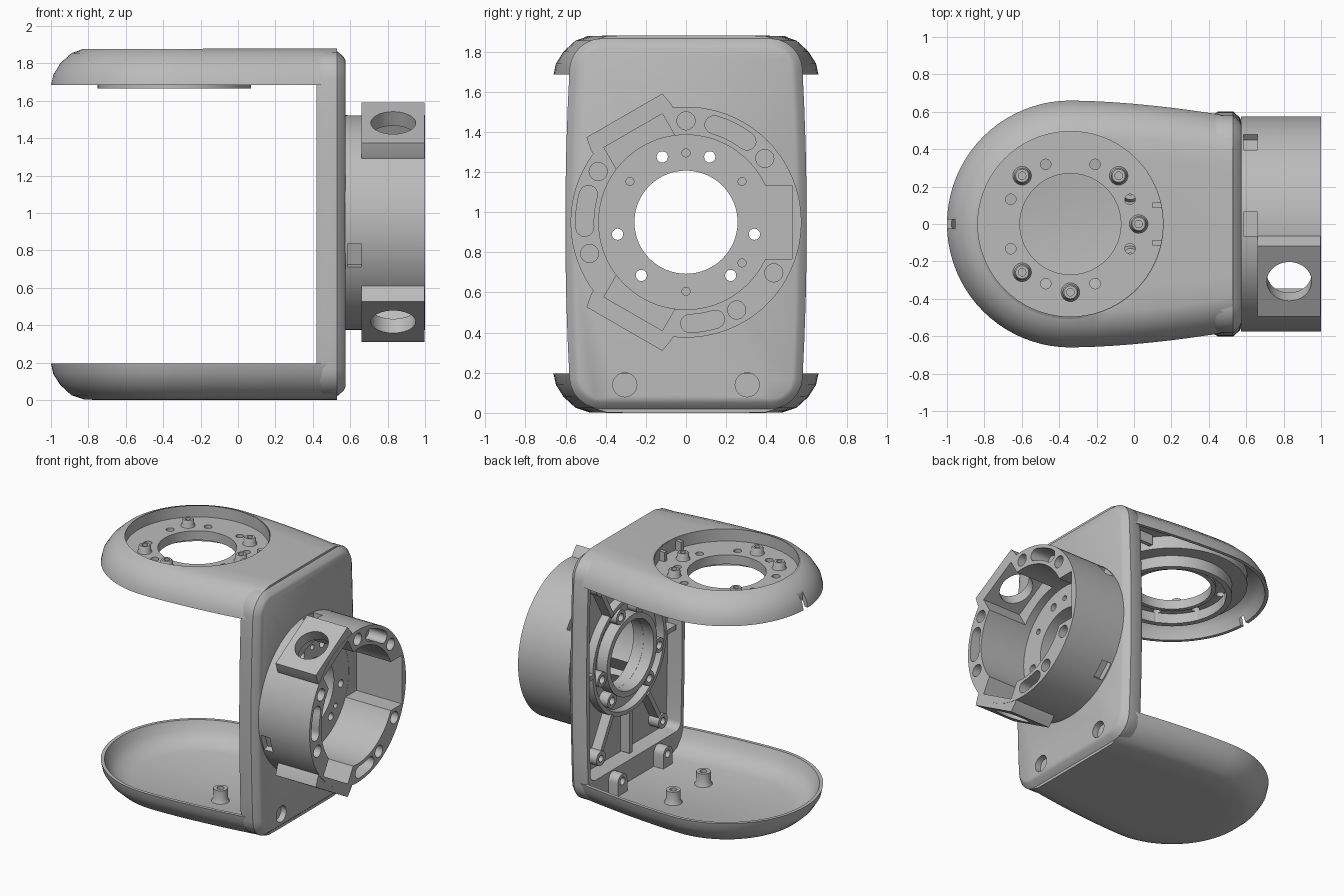
import bpy, bmesh
from math import sin, cos, pi, radians
from mathutils import Matrix, Vector

if "Cube" in bpy.data.objects:
    bpy.data.objects.remove(bpy.data.objects["Cube"])

grey = bpy.data.materials.new("light grey metal")
grey.use_nodes = True
grey.diffuse_color = (0.5, 0.5, 0.5, 1)
grey.node_tree.nodes["Principled BSDF"].inputs["Base Color"].default_value = (0.5, 0.5, 0.5, 1)
parts = []
HOUSING_Z = 0.95
PIVOT_X = -0.34


# ---------- helpers ----------
def place(axis, u, v, h):
    return (h, u, v) if axis == 'X' else (u, v, h)


def polar(r, deg, u=0.0, v=0.0):
    return (u + r * cos(radians(deg)), v + r * sin(radians(deg)))


def loft(name, rings, closed=False, matrix=None):
    """Skin equal rings of points; cap the ends or join last to first."""
    bm = bmesh.new()
    vs = [[bm.verts.new(p) for p in ring] for ring in rings]
    n = len(rings[0])
    pairs = list(zip(vs, vs[1:])) + ([(vs[-1], vs[0])] if closed else [])
    for a, b in pairs:
        for i in range(n):
            j = (i + 1) % n
            bm.faces.new((a[i], a[j], b[j], b[i]))
    if not closed:
        bm.faces.new(vs[0][::-1])
        bm.faces.new(vs[-1])
    if matrix:
        bm.transform(matrix)
    bmesh.ops.recalc_face_normals(bm, faces=bm.faces)
    mesh = bpy.data.meshes.new(name)
    bm.to_mesh(mesh)
    bm.free()
    mesh.materials.append(grey)
    obj = bpy.data.objects.new(name, mesh)
    bpy.context.scene.collection.objects.link(obj)
    parts.append(obj)
    return obj


def prism(name, axis, outline, lo, hi, matrix=None):
    return loft(name, [[place(axis, u, v, h) for u, v in outline] for h in (lo, hi)], matrix=matrix)


def circle(u, v, r, n=32):
    return [polar(r, 360 * i / n, u, v) for i in range(n)]


def cyl(name, axis, u, v, r, lo, hi, n=32):
    return prism(name, axis, circle(u, v, r, n), lo, hi)


def lathe(name, axis, u, v, profile, n=32):
    return loft(name, [[place(axis, a, b, h) for a, b in circle(u, v, r, n)] for r, h in profile], True)


def tube(name, axis, u, v, r_in, r_out, lo, hi, n=32):
    return lathe(name, axis, u, v, [(r_in, lo), (r_out, lo), (r_out, hi), (r_in, hi)], n)


def box(name, x, y, z, matrix=None):
    return prism(name, 'Z', [(x[0], y[0]), (x[1], y[0]), (x[1], y[1]), (x[0], y[1])], z[0], z[1], matrix)


def around(deg):
    """Turn a part, built along +y, about the housing axis."""
    return Matrix.Translation((0, 0, HOUSING_Z)) @ Matrix.Rotation(radians(deg), 4, 'X')


def combine(obj, tools, op='DIFFERENCE'):
    for t in tools:
        t.hide_render = True
        mod = obj.modifiers.new("cut", 'BOOLEAN')
        mod.operation, mod.solver, mod.object = op, 'EXACT', t
    bpy.context.view_layer.update()
    deps = bpy.context.evaluated_depsgraph_get()
    mesh = bpy.data.meshes.new_from_object(obj.evaluated_get(deps))
    obj.modifiers.clear()
    obj.data = mesh
    for t in tools:
        parts.remove(t)
        bpy.data.objects.remove(t)


# ---------- upper and lower shells ----------
def plan(inset, x_end):
    pts = [polar(0.66 - inset, 90 + 180 * i / 40, PIVOT_X) for i in range(41)]
    side = []
    for i in range(1, 9):
        x = PIVOT_X + (x_end - PIVOT_X) * i / 8
        side.append((x, 0.66 - inset - 0.09 * ((x - PIVOT_X) / 0.89) ** 1.7))
    return pts + [(x, -y) for x, y in side] + side[::-1]


OUTER = [(0.3, 1.88), (0.18, 1.878), (0.11, 1.855), (0.05, 1.8), (0.012, 1.74), (0, 1.685)]
INNER = [(0.025, 1.685), (0.05, 1.75), (0.1, 1.81), (0.2, 1.845)]


def shell(name, flip):
    rings = []
    for prof, x_end in ((OUTER, 0.53), (INNER, 0.43)):
        for inset, z in prof:
            rings.append([(x, y, 1.88 - z if flip else z) for x, y in plan(inset, x_end)])
    return loft(name, rings)


upper = shell("upper_shell", False)
lower = shell("lower_shell", True)
combine(upper, [cyl("c", 'Z', PIVOT_X, 0, 0.5, 1.6, 2, 72),
                box("c", (-1.1, -0.957), (-0.025, 0.025), (1.6, 1.9))])

# recessed round seat in the upper shell
seat = lathe("pivot_seat", 'Z', PIVOT_X, 0,
             [(0.27, 1.72), (0.27, 1.79), (0.495, 1.79), (0.495, 1.877), (0.515, 1.865), (0.515, 1.75),
              (0.41, 1.75), (0.41, 1.665), (0.37, 1.665), (0.37, 1.74), (0.3, 1.74), (0.3, 1.72)], 72)
combine(seat, [cyl("c", 'Z', *polar(0.345, 22.5 + 45 * k, PIVOT_X), 0.028, 1.6, 2, 20) for k in range(8)])
for k, deg in enumerate((0, 45, 135, 225, 270)):
    u, v = polar(0.365, deg, PIVOT_X)
    lathe(f"seat_boss_{k}", 'Z', u, v, [(0.02, 1.78), (0.055, 1.78), (0.042, 1.805),
                                       (0.042, 1.83), (0.035, 1.84), (0.02, 1.84)], 24)
for k, y in enumerate((-0.3, -0.1, 0.1, 0.3)):
    box(f"upper_rib_{k}", (0.1, 0.45), (y - 0.015, y + 0.015), (1.77, 1.86))

# bosses and fixing tabs in the lower shell
for side, s in (("right", -1), ("left", 1)):
    lathe(f"{side}_floor_boss", 'Z', -0.02, s * 0.18,
          [(0.025, 0.03), (0.065, 0.03), (0.05, 0.06), (0.05, 0.13), (0.025, 0.13)], 24)
    y = s * 0.27
    tab = prism(f"{side}_fixing_tab", 'X',
                [(y - 0.055, 0.03), (y + 0.055, 0.03)] + [polar(0.055, 15 * i, y, 0.13) for i in range(13)],
                0.34, 0.44)
    combine(tab, [cyl("c", 'X', y, 0.13, 0.028, 0.3, 0.41, 20)])


# ---------- upright wall, open on the inner side ----------
def wall_ring(x, inset, lo=0.02, hi=1.865, r=0.15):
    hy, z0, z1 = 0.57 - inset, lo + inset, hi - inset
    r = max(r - inset, 0.04)
    pts = []
    for cy, cz, start in ((hy - r, z1 - r, 0), (r - hy, z1 - r, 90), (r - hy, z0 + r, 180), (hy - r, z0 + r, 270)):
        pts += [polar(r, start + 15 * i, cy, cz) for i in range(7)]
        if start in (90, 270):
            s = -1 if start == 90 else 1
            a, b = pts[-1][1], (z0 + r if s < 0 else z1 - r)
            pts += [(s * hy, a + (b - a) * i / 8) for i in range(1, 8)]
    return [(x, y * (1 + 0.055 * (1 - ((z - 0.94) / 0.94) ** 2)), z) for y, z in pts]


wall = loft("upright_wall", [wall_ring(0.575, 0.05), wall_ring(0.565, 0.03), wall_ring(0.53, 0),
                             wall_ring(0.45, 0), wall_ring(0.42, 0.015),
                             wall_ring(0.42, 0.045, 0.15, 1.735, 0.1),
                             wall_ring(0.535, 0.055, 0.15, 1.735, 0.1)])
BOLTS = (70, 110, 190, 230, 310, 350)


def bolt_cutters():
    return [cyl("c", 'X', *polar(0.346, d, 0, HOUSING_Z), 0.028, 0.3, 0.8, 20) for d in BOLTS]


cutters = [cyl("c", 'X', 0, HOUSING_Z, 0.257, 0.3, 0.8, 64)] + bolt_cutters()
for y in (-0.305, 0.305):
    cutters += [cyl("c", 'X', y, 0.14, 0.06, 0.5, 0.7), cyl("c", 'X', y, 0.14, 0.033, 0.45, 0.7, 20)]
combine(wall, cutters)

# stiffening inside the wall
tube("bore_collar", 'X', 0, HOUSING_Z, 0.258, 0.3, 0.45, 0.545, 64)
tube("outer_collar", 'X', 0, HOUSING_Z, 0.41, 0.44, 0.47, 0.545, 64)
for k, d in enumerate(BOLTS):
    tube(f"wall_boss_{k}", 'X', *polar(0.346, d, 0, HOUSING_Z), 0.029, 0.055, 0.46, 0.545, 24)
for k, d in enumerate((0, 60, 90, 120, 180, 240, 270, 300)):
    reach = {0: 0.54, 90: 0.74}.get(d % 180, 0.72)
    box(f"wall_rib_{k}", (0.46, 0.545), (0.43, reach), (-0.018, 0.018), around(d))
    if d % 90:
        tube(f"corner_boss_{k}", 'X', *polar(0.74, d, 0, HOUSING_Z), 0.025, 0.055, 0.45, 0.545, 24)

# ---------- round drive housing ----------
housing = cyl("drive_housing", 'X', 0, HOUSING_Z, 0.575, 0.573, 1.0, 96)
LUGS = (120, 240)
combine(housing, [prism("u", 'X', [(0.4, -0.23), (0.55, -0.23), (0.614, -0.218), (0.614, 0.218),
                                  (0.55, 0.23), (0.4, 0.23)], 0.66, 0.998, around(d)) for d in LUGS], 'UNION')


def slot(a0, a1, r=0.505, w=0.045):
    mids = [a0 + (a1 - a0) * i / 8 for i in range(9)]
    pts = [polar(r + w, a, 0, HOUSING_Z) for a in mids]
    pts += [polar(w, a1 + 30 * i, *polar(r, a1, 0, HOUSING_Z)) for i in range(1, 6)]
    pts += [polar(r - w, a, 0, HOUSING_Z) for a in mids[::-1]]
    pts += [polar(w, a0 + 180 + 30 * i, *polar(r, a0, 0, HOUSING_Z)) for i in range(1, 6)]
    return prism("c", 'X', pts, 0.85, 1.1)


# cavity with three side pockets, cross holes, rim slots and bolt holes
cutters = [cyl("c", 'X', 0, HOUSING_Z, 0.435, 0.62, 1.1, 80), cyl("c", 'X', 0, HOUSING_Z, 0.257, 0.5, 0.8, 64),
           box("c", (0.621, 1.1), (0.2, 0.527), (-0.183, 0.183), around(0))]
for d in LUGS:
    cutters.append(box("c", (0.68, 1.1), (0.2, 0.527), (-0.168, 0.168), around(d)))
    hole = prism("c", 'X', circle(0, 0, 0.12), 0.3, 0.8,
                 around(d) @ Matrix.Translation((0.83, 0, 0)) @ Matrix.Rotation(pi / 2, 4, 'Z'))
    cutters.append(hole)
cutters += [slot(53, 74), slot(164, 183), slot(272, 287)]
cutters += [cyl("c", 'X', *polar(0.505, d, 0, HOUSING_Z), 0.045, 0.9, 1.1, 24) for d in (39, 90, 150, 198, 300, 330)]
cutters += [box("c", (0.585, 0.66), (0.53, 0.7), (-0.065, 0.065), around(d)) for d in (40, 90, 198, 315)]
cutters += bolt_cutters()
cutters += [cyl("c", 'X', *polar(0.345, d, 0, HOUSING_Z), 0.02, 0.59, 0.8, 16) for d in (36, 90, 144, 270, 324)]
combine(housing, cutters)

# ---------- shading ----------
bpy.ops.object.select_all(action='DESELECT')
for obj in parts:
    obj.select_set(True)
bpy.context.view_layer.objects.active = housing
bpy.ops.object.shade_smooth_by_angle(angle=radians(35))
